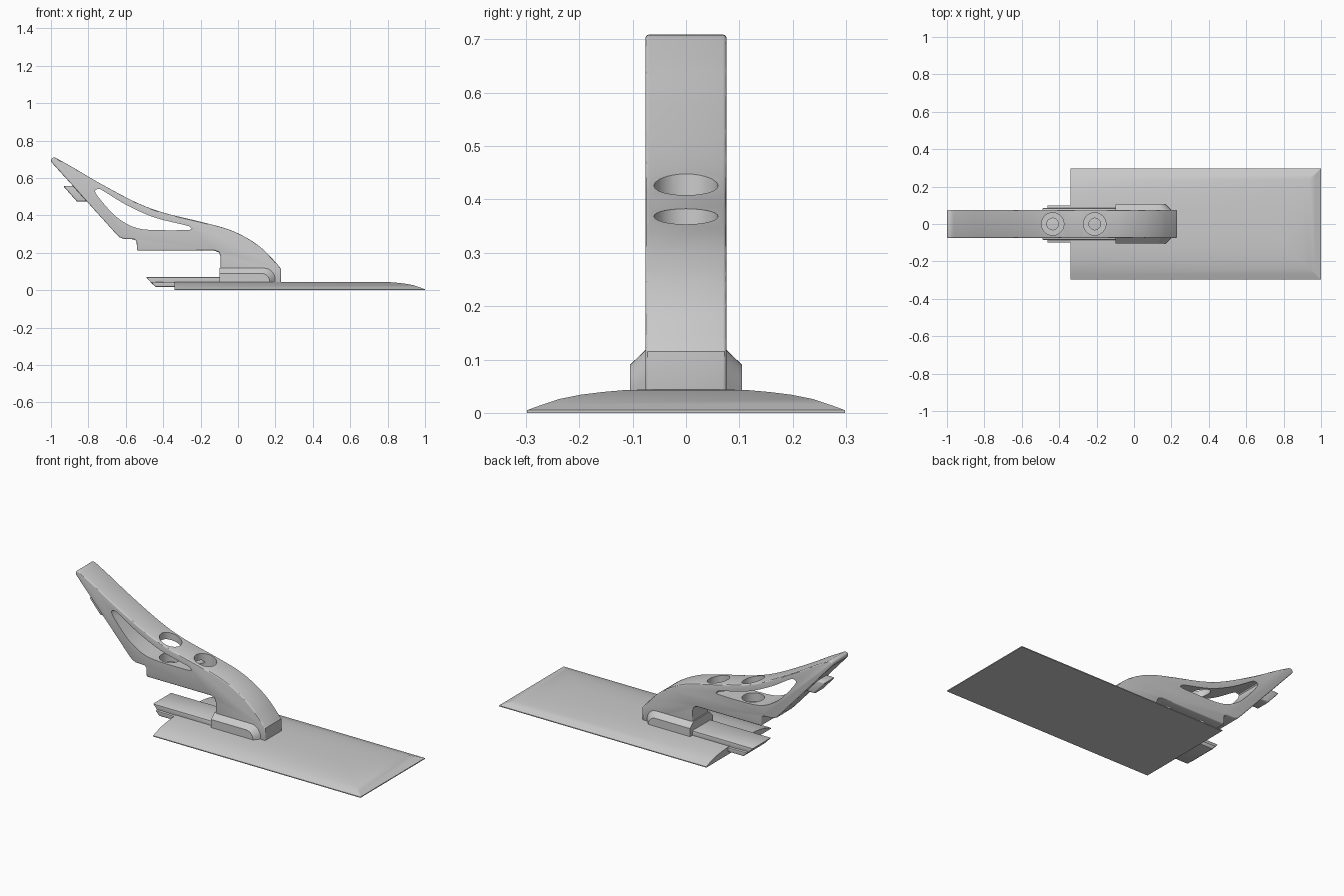
import bpy, bmesh, math
from mathutils import Vector

if "Cube" in bpy.data.objects:
    bpy.data.objects.remove(bpy.data.objects["Cube"])


def finish(name, bm, bevel=0, segments=3):
    bmesh.ops.recalc_face_normals(bm, faces=bm.faces)
    me = bpy.data.meshes.new(name)
    bm.to_mesh(me)
    bm.free()
    ob = bpy.data.objects.new(name, me)
    bpy.context.collection.objects.link(ob)
    select(ob)
    if bevel:
        mod = ob.modifiers.new("round", "BEVEL")
        mod.width, mod.segments = bevel, segments
        mod.limit_method, mod.angle_limit = "ANGLE", math.radians(50)
        bpy.ops.object.modifier_apply(modifier="round")
    return ob


def select(ob):
    bpy.ops.object.select_all(action="DESELECT")
    ob.select_set(True)
    bpy.context.view_layer.objects.active = ob


def smooth(ob, angle=30):
    select(ob)
    bpy.ops.object.shade_smooth_by_angle(angle=math.radians(angle))


def loft(name, sections, **kw):
    """Join same-length x/z outlines placed at successive y values."""
    bm = bmesh.new()
    rings = [[bm.verts.new((x, y, z)) for x, z in pts] for y, pts in sections]
    n = len(rings[0])
    for a, b in zip(rings, rings[1:]):
        for i in range(n):
            j = (i + 1) % n
            bm.faces.new((a[i], a[j], b[j], b[i]))
    bm.faces.new(rings[0])
    bm.faces.new(rings[-1])
    return finish(name, bm, **kw)


def slab(name, pts, half, **kw):
    return loft(name, [(-half, pts), (half, pts)], **kw)


def spline(pts, steps=5, closed=False):
    """Catmull-Rom curve through the points."""
    p = [Vector(q) for q in pts]
    n = len(p)
    get = (lambda i: p[i % n]) if closed else (lambda i: p[max(0, min(n - 1, i))])
    out = []
    for i in range(n if closed else n - 1):
        a, b, c, d = (get(i + k) for k in (-1, 0, 1, 2))
        for s in range(steps):
            t = s / steps
            out.append(0.5 * (2 * b + (c - a) * t + (2 * a - 5 * b + 4 * c - d) * t * t
                              + (3 * b - a - 3 * c + d) * t ** 3))
    return [tuple(q) for q in out] + ([] if closed else [pts[-1]])


def cut(ob, cutter):
    cutter.hide_render = True
    mod = ob.modifiers.new("cut", "BOOLEAN")
    mod.operation, mod.object, mod.solver = "DIFFERENCE", cutter, "EXACT"
    select(ob)
    bpy.ops.object.modifier_apply(modifier="cut")
    bpy.data.objects.remove(cutter)


def drill(ob, x, r, z0, z1):
    bm = bmesh.new()
    bmesh.ops.create_cone(bm, cap_ends=True, segments=40, radius1=r, radius2=r, depth=z1 - z0)
    bmesh.ops.translate(bm, verts=bm.verts, vec=(x, 0, (z0 + z1) / 2))
    cut(ob, finish("drill_cutter", bm))


# Domed blade: nested U-shaped contours rising from three edges, square cut at the back
bm = bmesh.new()
BACK = -0.34
levels = [(0, 0), (0, 0.005), (0.03, 0.016), (0.06, 0.026), (0.1, 0.034),
          (0.14, 0.039), (0.18, 0.0425), (0.24, 0.0445)]
rings = []
for d, z in levels:
    w = 0.298 - d
    rings.append([bm.verts.new(c) for c in
                  ((BACK, -w, z), (1 - d, -w, z), (1 - d, w, z), (BACK, w, z))])
for a, b in zip(rings, rings[1:]):
    for i in range(3):
        bm.faces.new((a[i], a[i + 1], b[i + 1], b[i]))
bm.faces.new(rings[0])
bm.faces.new(rings[-1])
bm.faces.new([r[0] for r in rings] + [r[3] for r in reversed(rings)])
smooth(finish("blade", bm), 20)

# Handle body: swept side profile with rounded edges
top = spline([(-0.975, 0.708), (-0.88, 0.655), (-0.75, 0.578), (-0.55, 0.472), (-0.4, 0.415),
              (-0.2, 0.366), (-0.05, 0.325), (0.06, 0.272), (0.14, 0.213), (0.2, 0.15), (0.23, 0.115)])
under = [(0.23, 0.035), (-0.093, 0.035), (-0.093, 0.18), (-0.102, 0.202), (-0.125, 0.211),
         (-0.54, 0.211), (-0.542, 0.262), (-0.555, 0.272), (-0.61, 0.274), (-0.635, 0.284),
         (-0.66, 0.31), (-0.998, 0.685), (-1.0, 0.7), (-0.99, 0.71)]
bm_handle = slab("handle", top + under, 0.076, bevel=0.012)

# Side window through the handle
window = spline([(-0.762, 0.52), (-0.745, 0.541), (-0.715, 0.528), (-0.6, 0.458), (-0.45, 0.39),
                 (-0.28, 0.347), (-0.255, 0.335), (-0.265, 0.322), (-0.46, 0.322), (-0.55, 0.335),
                 (-0.62, 0.37), (-0.68, 0.42)], 4, True)
cut(bm_handle, slab("window_cutter", window, 0.2))

# Two counterbored bolt holes
for x in (-0.435, -0.21):
    drill(bm_handle, x, 0.06, 0.27, 0.6)
    drill(bm_handle, x, 0.031, 0.15, 0.3)
smooth(bm_handle)

# Chamfered foot flanges on both sides of the handle
def foot_outline(inset):
    x, z, r = 0.2 - inset, 0.12 - inset, 0.06 - inset / 2
    arc = [(x - r + r * math.cos(a), z - r + r * math.sin(a))
           for a in (math.pi / 2 * i / 8 for i in range(9))]
    return [(-0.1, 0.025), (x, 0.025)] + arc + [(-0.1, z)]

smooth(loft("foot_flange", [(-0.105, foot_outline(0.03)), (-0.074, foot_outline(0)),
                            (0.074, foot_outline(0)), (0.105, foot_outline(0.03))]))

# Stepped tang sticking out behind the blade
smooth(slab("tang_upper", [(-0.492, 0.07), (-0.08, 0.07), (-0.08, 0.03), (-0.455, 0.03)],
            0.085, bevel=0.004, segments=2))
smooth(slab("tang_lower", [(-0.465, 0.044), (-0.2, 0.038), (-0.2, 0.018), (-0.44, 0.018)],
            0.1, bevel=0.003, segments=2))

# Small slanted button on the rear slope
smooth(slab("rear_button", [(-0.935, 0.557), (-0.86, 0.557), (-0.79, 0.475), (-0.862, 0.475)],
            0.045, bevel=0.008))
